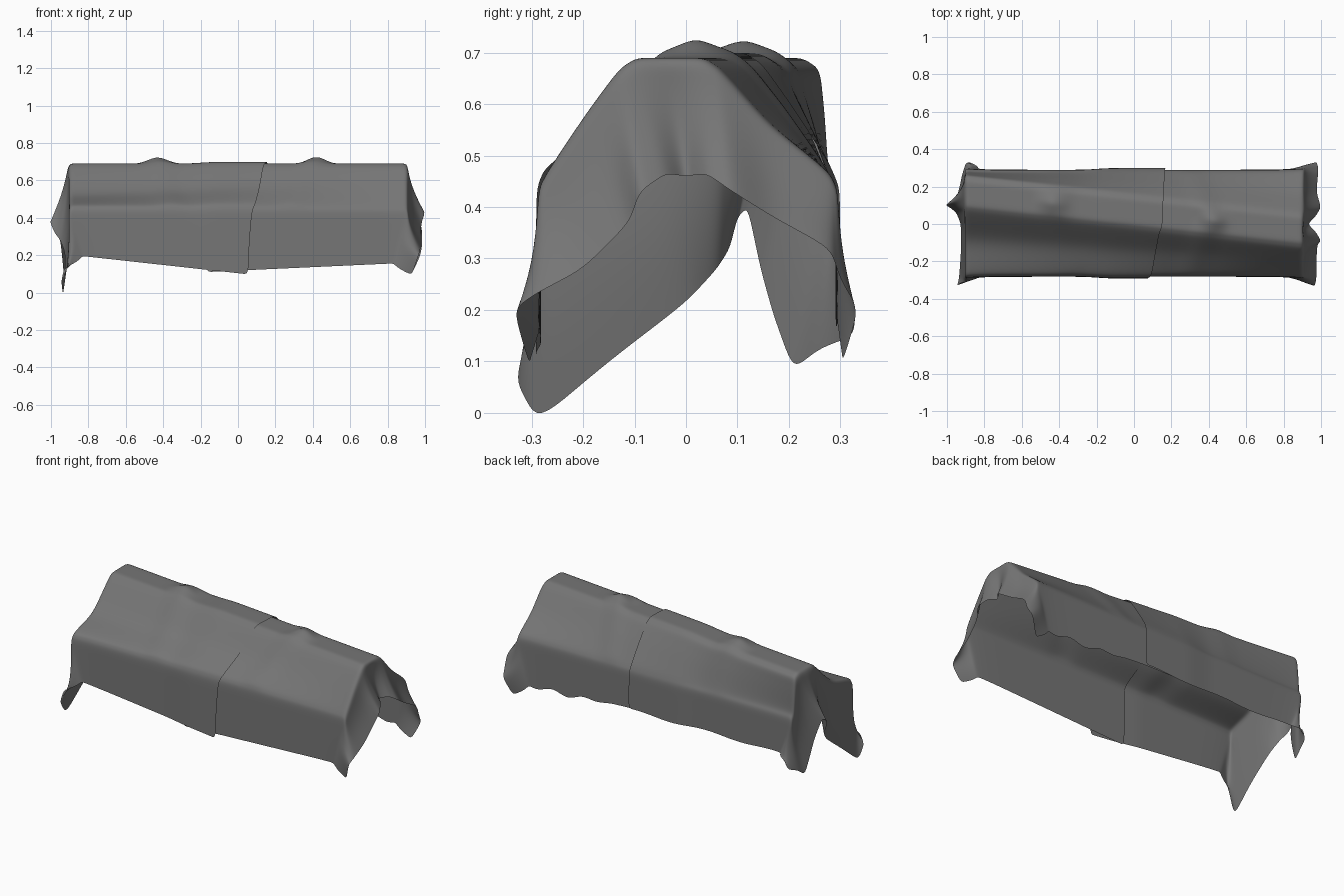
import bpy
import math

if "Cube" in bpy.data.objects:
    bpy.data.objects.remove(bpy.data.objects["Cube"], do_unlink=True)

# One plain cloth colour
cloth = bpy.data.materials.new("grey_cloth")
cloth.use_nodes = True
colour = (0.18, 0.18, 0.18, 1)
cloth.diffuse_color = colour
shader = cloth.node_tree.nodes["Principled BSDF"]
shader.inputs["Base Color"].default_value = colour
shader.inputs["Roughness"].default_value = 0.9


def mix(a, b, t):
    return a + (b - a) * t


def ramp(x, a, b):
    t = min(max((x - a) / (b - a), 0), 1)
    return t * t * (3 - 2 * t)


def tent(x, centre, width):
    return max(0, 1 - abs(x - centre) / width)


def profile(x, front_hem, back_hem, lift):
    """Cross-section of the drape: wall, shoulder, slope, skewed flat ridge and back."""
    mid = 0.065 - 0.108 * x
    front, back = mid - 0.088, mid + 0.088
    flare = 0.02 * abs(x) ** 12
    wall_f, wall_b = -0.282 - flare - lift, 0.29 + flare + lift
    top = 0.69 + lift
    # Wider slopes sag more between ridge and shoulder
    sag_f = 0.33 * max(0, front - wall_f - 0.17)
    sag_b = 0.33 * max(0, wall_b - back - 0.17)
    points = [
        (wall_f - flare, front_hem),
        (wall_f - flare / 2, mix(front_hem, 0.44, 0.5)),
        (wall_f, 0.435),
        (wall_f + 0.018, 0.47 + lift),
        (mix(wall_f, front, 0.55), 0.582 + lift - sag_f),
        (front - 0.012, top - 0.022),
        (front + 0.022, top),
        (mid, top),
        (back - 0.022, top),
        (back + 0.012, top - 0.022),
        (mix(wall_b, back, 0.55), 0.582 + lift - sag_b),
        (wall_b - 0.018, 0.47 + lift),
        (wall_b, 0.435),
        (wall_b + flare / 2, mix(back_hem, 0.44, 0.5)),
        (wall_b + flare, back_hem),
    ]
    # Pinched creases peaking on the ridge and fading down the slopes
    result = []
    for j, (y, z) in enumerate(points):
        away = abs(y - mid)
        height = 0.038 * tent(away, 0, 0.08)
        if 2 < j < 12:
            height += 0.01
        z += height * tent(x, 0.42 - 0.45 * away, 0.09)
        z += 0.9 * height * tent(x, -0.43 + 0.2 * away, 0.1)
        result.append((x, y, z))
    return result


def end_x(j, side):
    """Where the long body turns over into the end skirt."""
    if j in (0, 14):
        return 0.83 * side
    if j in (1, 13):
        return 0.87 * side
    return 0.905 * side


def skirt(ring, hem, side, steps=6):
    """Rows of cloth hanging from the end ring down to the hem."""
    rows = []
    for i in range(1, steps + 1):
        t = i / steps
        hollow = 0.012 * math.sin(math.pi * t) * side
        rows.append([(mix(p[0], h[0], t) - hollow,
                      mix(p[1], h[1], t), mix(p[2], h[2], t))
                     for p, h in zip(ring, hem)])
    return rows


def refine(row):
    """Insert midpoints so that the smoothed folds stay crisp."""
    fine = [row[0]]
    for p, q in zip(row, row[1:]):
        fine += [tuple(mix(a, b, 0.5) for a, b in zip(p, q)), q]
    return fine


def make_sheet(name, coarse_rows):
    rows = [refine(row) for row in coarse_rows]
    n = len(rows[0])
    verts = [p for row in rows for p in row]
    faces = [(i * n + j, (i + 1) * n + j, (i + 1) * n + j + 1, i * n + j + 1)
             for i in range(len(rows) - 1) for j in range(n - 1)]
    mesh = bpy.data.meshes.new(name)
    mesh.from_pydata(verts, [], faces)
    mesh.materials.append(cloth)
    mesh.shade_smooth()
    sheet = bpy.data.objects.new(name, mesh)
    bpy.context.collection.objects.link(sheet)
    smooth = sheet.modifiers.new("soft_folds", "SUBSURF")
    smooth.levels = smooth.render_levels = 2


def body_rows(start, stop, hems, lift_at, count=32):
    """Sweep the profile between two edges given per profile point."""
    rows = []
    for i in range(count + 1):
        row = []
        for j in range(15):
            x = mix(start(j), stop(j), i / count)
            row.append(profile(x, *hems(x), lift_at(x))[j])
        rows.append(row)
    return rows


# Left-hand and right-hand end hems, from the front corner round to the back
hem_pos = [(.93, -.305, .095), (.965, -.335, .2), (.975, -.295, .23),
           (.975, -.2, .28), (.98, -.11, .37), (1.0, -.09, .43),
           (.97, -.04, .465), (.93, 0, .46), (.97, .04, .465),
           (1.0, .09, .43), (.975, .17, .38), (.985, .28, .32),
           (.985, .30, .26), (.975, .335, .2), (.93, .305, .1)]
hem_neg = [(-.93, -.315, .13), (-.945, -.33, .06), (-.935, -.288, -.016),
           (-.925, -.15, .1), (-.925, 0, .215), (-.95, .06, .28),
           (-.98, .085, .32), (-1.006, .1, .38), (-.985, .12, .4),
           (-.95, .145, .28), (-.94, .17, .19), (-.93, .208, .085),
           (-.92, .26, .125), (-.9, .325, .15), (-.88, .33, .2)]


# Outer sheet covering the -x part, lapped over the other at a slanting seam
def seam(j):
    return 0.055 + 0.1 * ramp(j, 0, 7) + 0.015 * ramp(j, 7, 14)


def outer_hems(x):
    return 0.104 - 0.11 * x, 0.215 + 0.006 * math.sin(14 * x)


outer = body_rows(lambda j: end_x(j, -1), seam, outer_hems,
                  lambda x: 0.009 * ramp(x, -0.3, -0.1))
make_sheet("outer_cloth", skirt(outer[0], hem_neg, -1)[::-1] + outer)


# Inner sheet covering the +x part and tucked beneath the first
def inner_hems(x):
    ripple = 0.014 * ramp(x, 0.2, 0.6) * math.sin(30 * x)
    return 0.118 + 0.046 * x, 0.22 - 0.04 * ramp(x, 0.1, 0.7) + ripple


inner = body_rows(lambda j: -0.17, lambda j: end_x(j, 1), inner_hems,
                  lambda x: 0)
make_sheet("inner_cloth", inner + skirt(inner[-1], hem_pos, 1))
